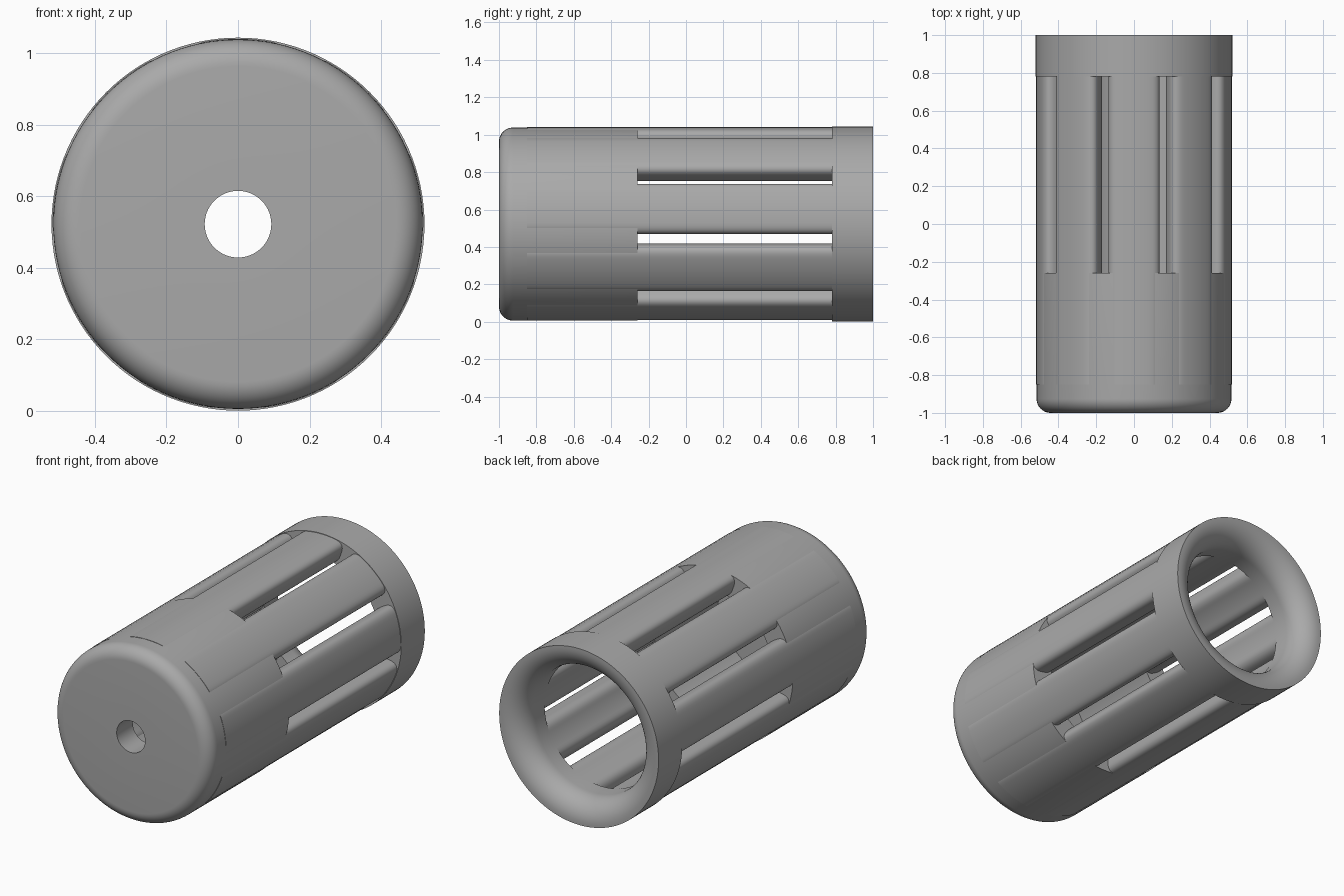
import bpy, bmesh
from math import sin, cos, pi, asin, radians

cube = bpy.data.objects.get("Cube")
if cube:
    bpy.data.objects.remove(cube)

CENTRE_Z = 0.522
BARS = 9
OUTER, INNER = 0.518, 0.38
SLOT_HALF, ROUND = 0.029, 0.055

grey = bpy.data.materials.new("plain grey")
grey.use_nodes = True
colour = (0.4, 0.4, 0.4, 1)
grey.diffuse_color = colour
grey.node_tree.nodes["Principled BSDF"].inputs["Base Color"].default_value = colour


def finish(bm, name):
    bmesh.ops.recalc_face_normals(bm, faces=bm.faces)
    mesh = bpy.data.meshes.new(name)
    bm.to_mesh(mesh)
    bm.free()
    mesh.materials.append(grey)
    obj = bpy.data.objects.new(name, mesh)
    bpy.context.collection.objects.link(obj)
    bpy.ops.object.select_all(action='DESELECT')
    obj.select_set(True)
    bpy.context.view_layer.objects.active = obj
    bpy.ops.object.shade_smooth_by_angle(angle=radians(35))
    return obj


def lathe(name, profile, steps=120):
    """Turn a closed (radius, y) profile around the long axis."""
    bm = bmesh.new()
    rings = []
    for i in range(steps):
        a = 2 * pi * i / steps
        rings.append([bm.verts.new((r * cos(a), y, CENTRE_Z + r * sin(a)))
                      for r, y in profile])
    n = len(profile)
    for i in range(steps):
        a, b = rings[i], rings[(i + 1) % steps]
        for j in range(n):
            k = (j + 1) % n
            bm.faces.new((a[j], a[k], b[k], b[j]))
    return finish(bm, name)


def quarter(r, y, radius, start, steps=10):
    """Quarter circle of profile points, starting at the given angle."""
    return [(r + radius * cos(start + pi / 2 * i / steps),
             y + radius * sin(start + pi / 2 * i / steps)) for i in range(steps + 1)]


def polar(r, a):
    return (r * sin(a), r * cos(a))


def corner(p, c, q, steps=8):
    """Soft corner from p to q, pulled towards c."""
    pts = []
    for i in range(steps + 1):
        t = i / steps
        pts.append(tuple((1 - t) ** 2 * u + 2 * t * (1 - t) * v + t * t * w
                         for u, v, w in zip(p, c, q)))
    return pts


def bar_profile():
    """Right half of a bar section, rounded at both edges, then mirrored."""
    half = pi / BARS
    a_out = half - asin(SLOT_HALF / OUTER)
    a_in = half - asin(SLOT_HALF / INNER)
    c_out, c_in = polar(OUTER, a_out), polar(INNER, a_in)
    f = ROUND / (OUTER - INNER)
    side_out = tuple(u + (v - u) * f for u, v in zip(c_out, c_in))
    side_in = tuple(v + (u - v) * f for u, v in zip(c_out, c_in))
    end_out, end_in = a_out - ROUND / OUTER, a_in - ROUND / INNER
    right = [polar(OUTER, end_out * i / 6) for i in range(6)]
    right += corner(polar(OUTER, end_out), c_out, side_out)
    right += corner(side_in, c_in, polar(INNER, end_in))
    right += [polar(INNER, end_in * i / 4) for i in range(3, -1, -1)]
    return right + [(-x, z) for x, z in right[-2:0:-1]]


def bar(index, y0, y1):
    a = 2 * pi * index / BARS
    bm = bmesh.new()
    section = [(x * cos(a) + z * sin(a), z * cos(a) - x * sin(a) + CENTRE_Z)
               for x, z in bar_profile()]
    front, back = [[bm.verts.new((x, y, z)) for x, z in section] for y in (y0, y1)]
    n = len(section)
    for i in range(n):
        j = (i + 1) % n
        bm.faces.new((front[i], front[j], back[j], back[i]))
    bm.faces.new(front)
    bm.faces.new(back)
    finish(bm, f"cage_bar_{index + 1}")


# Front cup with a rounded nose and a centre hole
lathe("front_cup",
      [(0.093, -1)] + quarter(0.441, -0.925, 0.075, -pi / 2)
      + [(0.516, -0.26), (0.385, -0.26), (0.385, -0.85), (0.093, -0.85)])

# Rear collar with a flared mouth
lathe("rear_collar",
      [(0.521, 0.78), (0.521, 1)] + quarter(0.508, 0.87, 0.13, pi / 2, 14)
      + [(0.378, 0.78)])

# Long rounded bars with slots between them
for i in range(BARS):
    bar(i, -0.85, 0.82)
